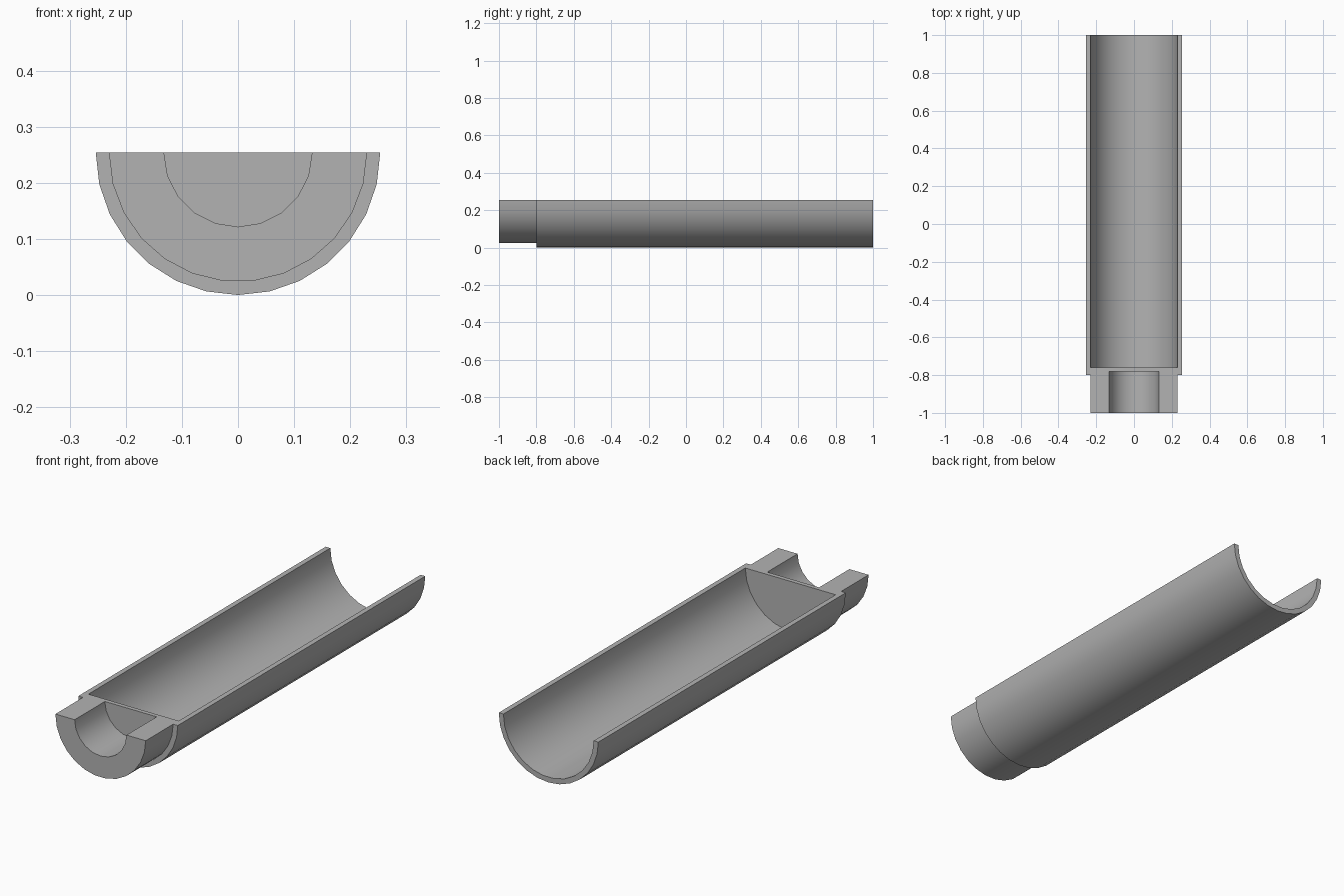
import bpy, bmesh
from math import pi, sin, cos

cube = bpy.data.objects.get("Cube")
if cube:
    bpy.data.objects.remove(cube, do_unlink=True)

R = 0.2535          # outer radius, also the height of the open top
INNER = 0.23        # channel and neck radius
BORE = 0.132        # neck bore radius

grey = bpy.data.materials.new("grey")
grey.use_nodes = True
colour = (0.45, 0.45, 0.45, 1)
grey.diffuse_color = colour
grey.node_tree.nodes["Principled BSDF"].inputs["Base Color"].default_value = colour


def half_cylinder(name, radius, segments, y0, y1, rise=0):
    """Half round bar along y, flat side up; rise lifts its flat top."""
    arc = [pi + pi * i / segments for i in range(segments + 1)]
    outline = [(radius * cos(a), R + radius * sin(a)) for a in arc]
    if rise:
        outline += [(radius, R + rise), (-radius, R + rise)]
    bm = bmesh.new()
    face = bm.faces.new([bm.verts.new((x, y0, z)) for x, z in outline])
    swept = bmesh.ops.extrude_face_region(bm, geom=[face])["geom"]
    moved = [v for v in swept if isinstance(v, bmesh.types.BMVert)]
    bmesh.ops.translate(bm, verts=moved, vec=(0, y1 - y0, 0))
    bmesh.ops.recalc_face_normals(bm, faces=bm.faces)
    mesh = bpy.data.meshes.new(name)
    bm.to_mesh(mesh)
    bm.free()
    mesh.materials.append(grey)
    obj = bpy.data.objects.new(name, mesh)
    bpy.context.collection.objects.link(obj)
    return obj


# Main half tube, with the narrower neck at its front
body = half_cylinder("half_tube", R, 14, -0.8, 1)
neck = half_cylinder("neck", INNER, 13, -1, -0.79)
# Long channel open at the back, and short bore open at the front
channel = half_cylinder("channel_cutter", INNER, 13, -0.76, 1.1, rise=0.1)
bore = half_cylinder("bore_cutter", BORE, 10, -1.1, -0.78, rise=0.1)

bpy.context.view_layer.objects.active = body
for tool, operation in ((neck, "UNION"), (channel, "DIFFERENCE"), (bore, "DIFFERENCE")):
    tool.hide_render = True
    mod = body.modifiers.new(tool.name, "BOOLEAN")
    mod.operation = operation
    mod.solver = "EXACT"
    mod.object = tool
    bpy.ops.object.modifier_apply(modifier=mod.name)
    bpy.data.objects.remove(tool, do_unlink=True)

# Smooth curved walls, sharp rims
bpy.ops.object.select_all(action="DESELECT")
body.select_set(True)
bpy.ops.object.shade_smooth_by_angle(angle=pi / 6)
